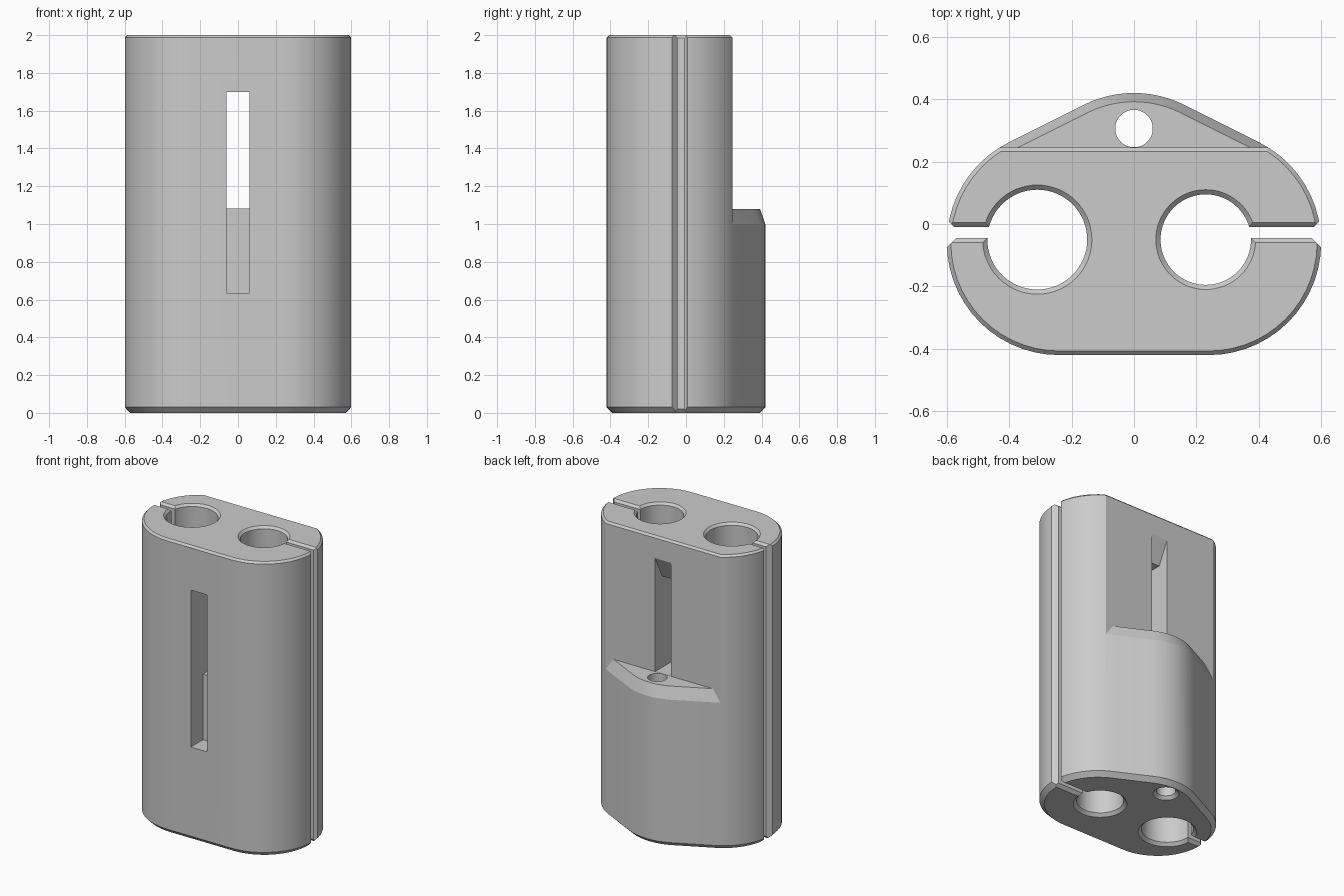
import bpy, bmesh, math
from mathutils import Vector

cube = bpy.data.objects.get("Cube")
if cube:
    bpy.data.objects.remove(cube, do_unlink=True)

grey = bpy.data.materials.new("plain grey")
grey.use_nodes = True
colour = (0.6, 0.6, 0.6, 1)
grey.diffuse_color = colour
grey.node_tree.nodes["Principled BSDF"].inputs["Base Color"].default_value = colour


def loft(name, rings):
    """Solid joining equal-length rings of 3D points, capped at both ends."""
    bm = bmesh.new()
    loops = [[bm.verts.new(p) for p in ring] for ring in rings]
    n = len(loops[0])
    for low, high in zip(loops, loops[1:]):
        for i in range(n):
            j = (i + 1) % n
            bm.faces.new((low[i], low[j], high[j], high[i]))
    bm.faces.new(loops[0][::-1])
    bm.faces.new(loops[-1])
    bmesh.ops.recalc_face_normals(bm, faces=bm.faces)
    mesh = bpy.data.meshes.new(name)
    bm.to_mesh(mesh)
    bm.free()
    mesh.materials.append(grey)
    ob = bpy.data.objects.new(name, mesh)
    bpy.context.collection.objects.link(ob)
    return ob


def along_x(name, profile, x0, x1):
    return loft(name, [[(x, y, z) for y, z in profile] for x in (x0, x1)])


def arc(cx, cy, r, start, end, steps):
    return [(cx + r * math.cos(a), cy + r * math.sin(a))
            for a in (start + (end - start) * i / steps for i in range(steps + 1))]


def outline(r, z):
    """Rounded triangle: hull of three equal circles."""
    tilt = math.atan2(1, 2)
    up = math.pi / 2
    pts = arc(0.24, -0.06, r, -up, up - tilt, 24)
    pts += arc(0, 0.06, r, up - tilt, up + tilt, 12)
    pts += arc(-0.24, -0.06, r, up + tilt, 3 * up, 24)
    return [(x, y, z) for x, y in pts]


def bore(name, x, y, levels):
    """Round cutter with a radius for each height."""
    return loft(name, [[(px, py, z) for px, py in arc(x, y, r, 0, math.tau, 64)[:-1]]
                       for r, z in levels])


def cut(target, cutter):
    mod = target.modifiers.new("cut", "BOOLEAN")
    mod.operation = "DIFFERENCE"
    mod.solver = "EXACT"
    mod.object = cutter
    bpy.context.view_layer.objects.active = target
    bpy.ops.object.modifier_apply(modifier=mod.name)
    bpy.data.objects.remove(cutter, do_unlink=True)


# Main block with chamfered ends
body = loft("clamp_body", [outline(0.33, 0), outline(0.36, 0.03),
                           outline(0.36, 1.987), outline(0.347, 2)])

# Flat back recess above a bevelled step
recess = along_x("recess_cutter", [(0.245, 0.9), (0.245, 1.987), (0.205, 2.027),
                                   (0.6, 2.027), (0.6, 0.9)], -0.8, 0.8)
cut(recess, loft("step_shape", [outline(0.43, 0.8), outline(0.332, 1.08)]))
cut(body, recess)

# Two tube bores and a small cord hole, chamfered at the mouths
for x, r in ((-0.31, 0.16), (0.23, 0.145)):
    cut(body, bore("bore_cutter", x, -0.05, [(r + 0.03, -0.01), (r, 0.02),
                                             (r, 1.985), (r + 0.025, 2.01)]))
cut(body, bore("cord_cutter", 0, 0.306, [(0.09, -0.01), (0.06, 0.02), (0.06, 1.3)]))

# Side slits from each bore to the outside, with bevelled outer corners
slit = [(-0.075, -0.01), (-0.045, 0.02), (-0.045, 1.985), (-0.07, 2.01),
        (0.015, 2.01), (-0.01, 1.985), (-0.01, 0.02), (0.02, -0.01)]
for side, inner in ((-1, -0.31), (1, 0.23)):
    cut(body, along_x("slit_cutter", slit, inner, side * 0.75))
    corner = [(0.57, -0.045), (0.64, -0.115), (0.64, 0.055), (0.575, -0.01)]
    cut(body, loft("corner_cutter", [[(side * x, y, z) for x, y in corner]
                                     for z in (-0.1, 2.1)]))

# Central slot: shallow below, right through above, sloped roof at the back
slot = [(-0.5, 0.635), (-0.29, 0.635), (-0.29, 1.081), (0.26, 1.081),
        (0.26, 1.88), (0.17, 1.7), (-0.5, 1.7)]
cut(body, along_x("slot_cutter", slot, -0.06, 0.06))

# Smooth curves, crisp edges
bpy.ops.object.select_all(action="DESELECT")
body.select_set(True)
bpy.context.view_layer.objects.active = body
bpy.ops.object.shade_smooth_by_angle(angle=math.radians(14))
